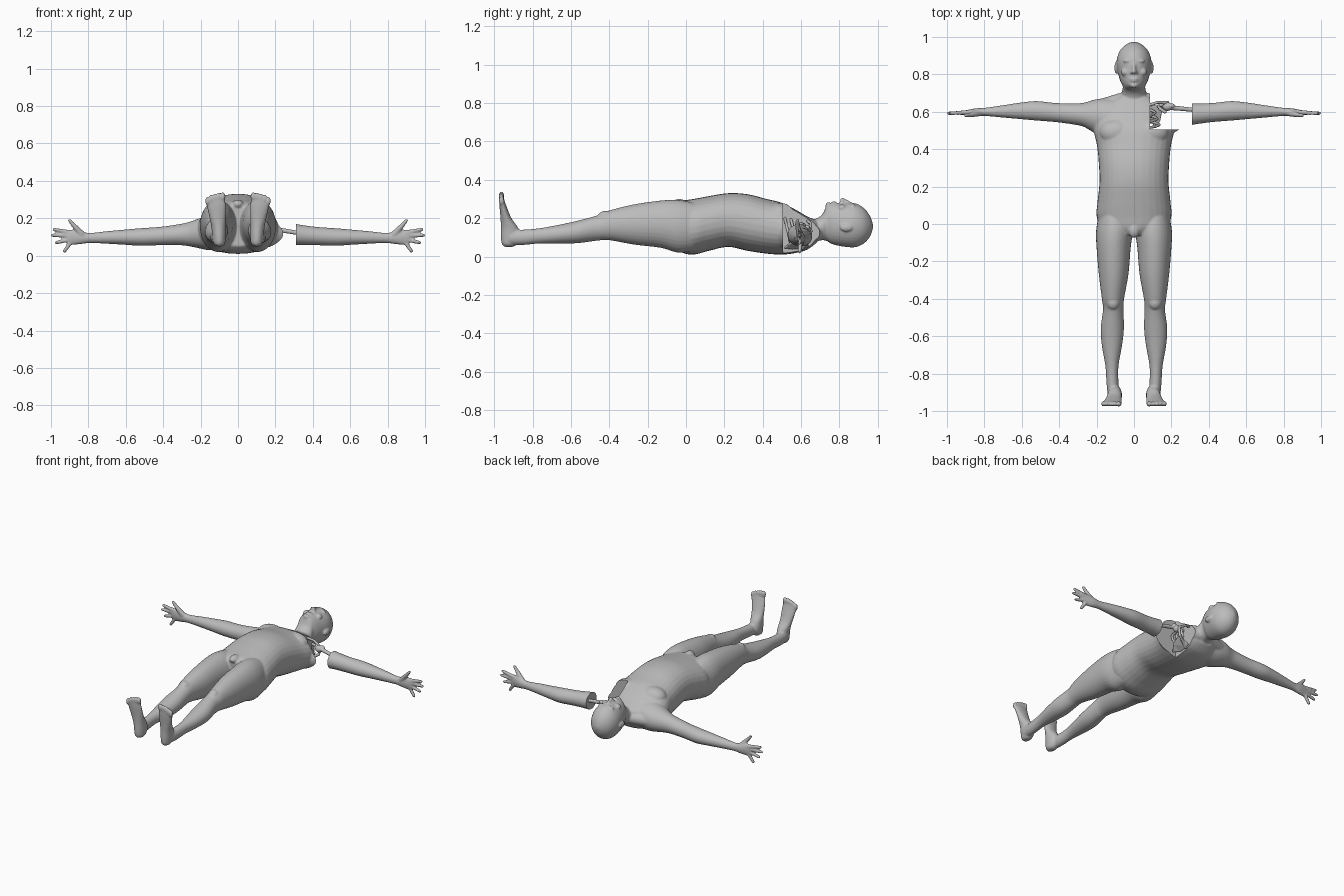
import bpy, bmesh, math
from mathutils import Vector, Matrix

if "Cube" in bpy.data.objects:
    bpy.data.objects.remove(bpy.data.objects["Cube"])

grey = bpy.data.materials.new("plain grey")
grey.use_nodes = True
grey.diffuse_color = (0.5, 0.5, 0.5, 1)
grey.node_tree.nodes["Principled BSDF"].inputs["Base Color"].default_value = (0.5, 0.5, 0.5, 1)


def smooth_steps(rows, n=6):
    """Catmull-Rom interpolation between rows of numbers."""
    rows = [Vector(r) for r in rows]
    pts = [rows[0]] + rows + [rows[-1]]
    out = []
    for a, b, c, d in zip(pts, pts[1:], pts[2:], pts[3:]):
        for i in range(n):
            t = i / n
            out.append(0.5 * (2 * b + (c - a) * t + (2 * a - 5 * b + 4 * c - d) * t * t
                              + (3 * b - a - 3 * c + d) * t ** 3))
    return out + [rows[-1]]


def loft(bm, axis, rows, side=1, sides=32, power=1.0):
    """Skin of ovals; row = station, then low and high on the two other axes."""
    others = [i for i in range(3) if i != axis]
    rings = []
    for t, a0, a1, b0, b1 in smooth_steps(rows):
        ring = []
        for k in range(sides):
            ang = math.tau * k / sides
            c, s = math.cos(ang), math.sin(ang)
            p = Vector()
            p[axis] = t
            p[others[0]] = (a0 + a1) / 2 + (a1 - a0) / 2 * math.copysign(abs(c) ** power, c)
            p[others[1]] = (b0 + b1) / 2 + (b1 - b0) / 2 * math.copysign(abs(s) ** power, s)
            p.x *= side
            ring.append(bm.verts.new(p))
        rings.append(ring)
    faces = [bm.faces.new(rings[0]), bm.faces.new(rings[-1][::-1])]
    for r, q in zip(rings, rings[1:]):
        for k in range(sides):
            j = (k + 1) % sides
            faces.append(bm.faces.new((r[k], q[k], q[j], r[j])))
    bmesh.ops.recalc_face_normals(bm, faces=faces)


def ball(bm, centre, radii):
    m = Matrix.Translation(centre) @ Matrix.Diagonal((*radii, 1))
    bmesh.ops.create_uvsphere(bm, u_segments=20, v_segments=12, radius=1, matrix=m)


def rod(bm, a, b, r1, r2):
    """Tapered rod with rounded ends."""
    a, b = Vector(a), Vector(b)
    d = b - a
    m = Matrix.Translation((a + b) / 2) @ d.to_track_quat('Z', 'Y').to_matrix().to_4x4()
    bmesh.ops.create_cone(bm, cap_ends=True, segments=16, radius1=r1, radius2=r2,
                          depth=d.length, matrix=m)
    ball(bm, a, (r1,) * 3)
    ball(bm, b, (r2,) * 3)


def finish(name, bm):
    me = bpy.data.meshes.new(name)
    bm.to_mesh(me)
    bm.free()
    ob = bpy.data.objects.new(name, me)
    bpy.context.collection.objects.link(ob)
    me.materials.append(grey)
    return ob


def activate(ob):
    bpy.ops.object.select_all(action='DESELECT')
    ob.select_set(True)
    bpy.context.view_layer.objects.active = ob


def merge(ob, voxel, rounds):
    """Blend overlapping forms into one skin."""
    activate(ob)
    mod = ob.modifiers.new("blend", 'REMESH')
    mod.mode, mod.voxel_size = 'VOXEL', voxel
    sm = ob.modifiers.new("soften", 'SMOOTH')
    sm.factor, sm.iterations = 0.5, rounds
    for n in ("blend", "soften"):
        bpy.ops.object.modifier_apply(modifier=n)


bm = bmesh.new()

# Torso: station y, then x and z ranges
torso = [(-.06, .11, .05, .27), (-.02, .17, .02, .29), (.04, .2, .01, .3), (.12, .195, .03, .315),
         (.22, .185, .05, .33), (.32, .188, .03, .325), (.42, .198, .015, .3), (.5, .215, .01, .28),
         (.57, .21, .018, .245), (.63, .17, .035, .21), (.68, .09, .07, .19)]
loft(bm, 1, [(y, -w, w, lo, hi) for y, w, lo, hi in torso], power=0.9)
ball(bm, (0, -.035, .275), (.03, .04, .025))

# Neck and head
head = [(.6, .075, .05, .19), (.67, .07, .075, .195), (.71, .064, .085, .22), (.735, .06, .08, .27),
        (.76, .072, .065, .28), (.8, .084, .055, .28), (.85, .093, .048, .28), (.89, .09, .05, .275),
        (.93, .073, .07, .25), (.96, .042, .105, .21), (.974, .01, .145, .17)]
loft(bm, 1, [(y, -w, w, lo, hi) for y, w, lo, hi in head])
rod(bm, (0, .86, .275), (0, .815, .296), .008, .012)
ball(bm, (0, .775, .278), (.024, .005, .011))
ball(bm, (0, .765, .277), (.02, .005, .011))
ball(bm, (0, .742, .266), (.024, .015, .018))

for s in (1, -1):
    # Face sides, ears, chest
    ball(bm, (s * .033, .872, .264), (.026, .008, .013))
    ball(bm, (s * .045, .812, .252), (.024, .022, .02))
    ball(bm, (s * .013, .811, .283), (.009, .009, .009))
    ball(bm, (s * .033, .85, .263), (.013, .006, .008))
    ball(bm, (s * .094, .835, .15), (.011, .033, .02))
    ball(bm, (s * .095, .49, .222), (.09, .07, .058))
    # Neck to shoulder slope
    rod(bm, (s * .04, .67, .125), (s * .17, .625, .12), .04, .045)
    # Leg
    loft(bm, 1, [(.04, .02, .19, .03, .28), (-.04, .008, .203, .02, .295), (-.13, .018, .2, .045, .292),
                 (-.27, .03, .188, .062, .272), (-.4, .053, .172, .085, .24), (-.46, .056, .166, .083, .215),
                 (-.56, .054, .178, .07, .188), (-.65, .064, .172, .068, .168), (-.76, .083, .153, .068, .148),
                 (-.85, .083, .147, .06, .14), (-.92, .08, .14, .06, .14)], s)
    ball(bm, (s * .112, -.42, .208), (.035, .04, .03))
    # Foot, standing along z, with five toes
    loft(bm, 2, [(.05, .085, .115, -.945, -.9), (.065, .07, .13, -.96, -.88), (.1, .065, .137, -.965, -.86),
                 (.15, .065, .142, -.965, -.875), (.2, .065, .152, -.967, -.91), (.26, .065, .166, -.972, -.935),
                 (.295, .068, .172, -.973, -.947), (.31, .08, .16, -.972, -.952)], s)
    for i in range(5):
        r = .016 if i == 0 else .0115
        ball(bm, (s * (.082 + .0205 * i), -.962, .316 - .003 * i * i / 2), (r, .014, .024))
    # Arm, along x
    loft(bm, 0, [(.1, .46, .67, .03, .22), (.16, .455, .672, .03, .215), (.21, .485, .665, .04, .198),
                 (.27, .52, .648, .052, .178), (.33, .533, .645, .057, .166), (.42, .545, .647, .056, .154),
                 (.52, .553, .657, .053, .147), (.6, .56, .65, .058, .14), (.7, .569, .635, .064, .131),
                 (.79, .577, .622, .068, .122), (.84, .577, .619, .062, .13), (.89, .579, .61, .058, .14),
                 (.915, .583, .605, .066, .13)], s)
    # Fingers: base z, tip x, tip z
    for z0, x1, z1 in ((.124, .982, .14), (.107, .992, .109), (.088, .971, .07), (.072, .927, .025)):
        rod(bm, (s * .895, .596, z0), (s * x1, .592, z1), .0125, .0095)
    rod(bm, (s * .835, .592, .115), (s * .875, .583, .158), .018, .013)
    rod(bm, (s * .875, .583, .158), (s * .9, .581, .188), .013, .0095)

body = finish("body", bm)
merge(body, 0.0055, 5)

# Square window cut through the left shoulder
bm = bmesh.new()
bmesh.ops.create_cube(bm, size=1, matrix=Matrix.Translation((.1975, .6125, .15))
                      @ Matrix.Diagonal((.225, .215, .6, 1)))
cutter = finish("shoulder_cutter", bm)
cut = body.modifiers.new("window", 'BOOLEAN')
cut.operation, cut.object, cut.solver = 'DIFFERENCE', cutter, 'EXACT'
activate(body)
bpy.ops.object.modifier_apply(modifier="window")
cutter.hide_render = True
cutter.hide_set(True)

# Upper arm bone with its rounded head
bm = bmesh.new()
rod(bm, (.34, .608, .118), (.2, .622, .142), .011, .013)
ball(bm, (.178, .628, .138), (.026, .024, .024))
ball(bm, (.2, .632, .15), (.018, .014, .014))
arm_bone = finish("upper_arm_bone", bm)
merge(arm_bone, 0.004, 3)

# Shoulder blade: thin triangular plate with ridge and hooks
bm = bmesh.new()
corners = [(.155, .625, .1), (.09, .64, .045), (.085, .56, .035), (.115, .51, .04), (.14, .55, .07)]
lower = [bm.verts.new(c) for c in corners]
upper = [bm.verts.new((x, y, z + .012)) for x, y, z in corners]
bm.faces.new(lower)
bm.faces.new(upper[::-1])
for i in range(len(corners)):
    j = (i + 1) % len(corners)
    bm.faces.new((lower[i], upper[i], upper[j], lower[j]))
bmesh.ops.recalc_face_normals(bm, faces=bm.faces)
for a, b in (((.09, .61, .04), (.165, .643, .09)), ((.165, .643, .09), (.178, .65, .135)),
             ((.13, .632, .1), (.14, .615, .165)), ((.14, .615, .165), (.165, .6, .17))):
    rod(bm, a, b, .008, .01)
blade = finish("shoulder_blade", bm)
merge(blade, 0.004, 2)

# Collar bone and ribs
bm = bmesh.new()
rod(bm, (.08, .635, .185), (.125, .65, .172), .009, .008)
rod(bm, (.125, .65, .172), (.175, .648, .14), .008, .01)
for i in range(3):
    path = [(.08 + .055 * math.sin(math.pi * k / 8) * (1 - .2 * i), .515 + .032 * i + .004 * k,
             .2 - .017 * k - .006 * i) for k in range(9)]
    for a, b in zip(path, path[1:]):
        rod(bm, a, b, .008, .008)
ribs = finish("collar_bone_and_ribs", bm)
merge(ribs, 0.004, 2)

for ob in (body, arm_bone, blade, ribs):
    activate(ob)
    bpy.ops.object.shade_smooth_by_angle(angle=math.radians(40))
